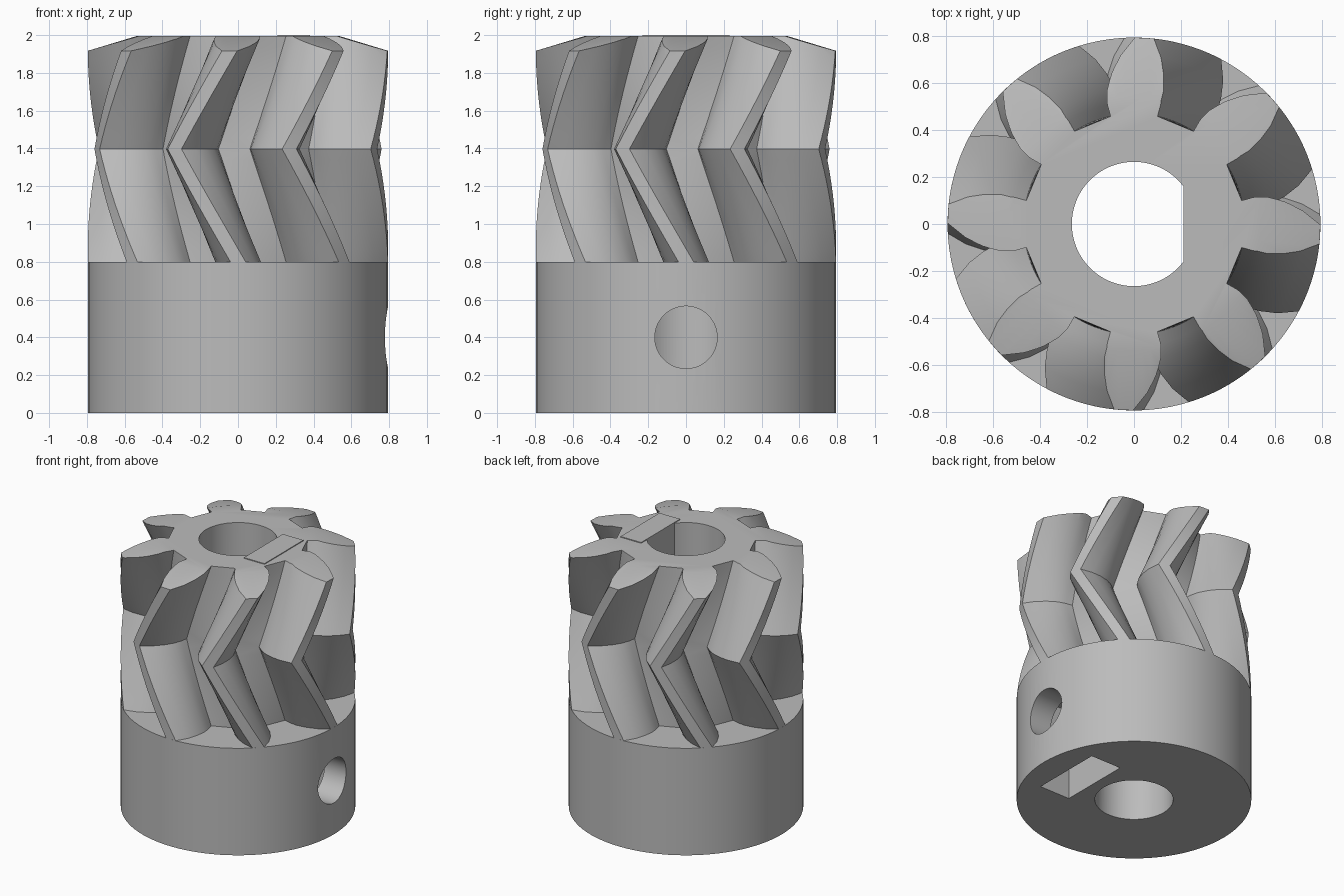
import bpy, bmesh, math
from mathutils import Matrix

cube = bpy.data.objects.get("Cube")
if cube:
    bpy.data.objects.remove(cube, do_unlink=True)

COLLAR_H, TOP, RADIUS, BORE = 0.8, 1.994, 0.795, 0.265
TEETH, TWIST, SLICES = 8, math.radians(25), 10

grey = bpy.data.materials.new("plain grey")
grey.use_nodes = True
grey.diffuse_color = (0.5, 0.5, 0.5, 1)
grey.node_tree.nodes["Principled BSDF"].inputs["Base Color"].default_value = (0.5, 0.5, 0.5, 1)


def finish(name, bm):
    bmesh.ops.recalc_face_normals(bm, faces=bm.faces)
    mesh = bpy.data.meshes.new(name)
    bm.to_mesh(mesh)
    bm.free()
    obj = bpy.data.objects.new(name, mesh)
    bpy.context.collection.objects.link(obj)
    mesh.materials.append(grey)
    return obj


def prism(name, rings):
    """Skin a stack of matching closed rings and cap both ends."""
    bm = bmesh.new()
    layers = [[bm.verts.new(p) for p in ring] for ring in rings]
    n = len(layers[0])
    for a, b in zip(layers, layers[1:]):
        for i in range(n):
            j = (i + 1) % n
            bm.faces.new((a[i], a[j], b[j], b[i]))
    bm.faces.new(layers[0][::-1])
    bm.faces.new(layers[-1])
    bmesh.ops.triangulate(bm, faces=[f for f in bm.faces if len(f.verts) == 4])
    return finish(name, bm)


def circle(r, z, n=96):
    return [(r * math.cos(math.tau * i / n), r * math.sin(math.tau * i / n), z) for i in range(n)]


def cylinder(name, r, z0, z1):
    return prism(name, [circle(r, z0), circle(r, z1)])


def box(name, x0, x1, half_y, z0, z1):
    ring = [(x0, -half_y), (x1, -half_y), (x1, half_y), (x0, half_y)]
    return prism(name, [[(x, y, z) for x, y in ring] for z in (z0, z1)])


def apply_boolean(obj, tool, operation):
    mod = obj.modifiers.new("cut", 'BOOLEAN')
    mod.object, mod.operation, mod.solver = tool, operation, 'EXACT'
    bpy.context.view_layer.objects.active = obj
    bpy.ops.object.modifier_apply(modifier=mod.name)
    bpy.data.objects.remove(tool, do_unlink=True)


def smooth(obj):
    bpy.ops.object.select_all(action='DESELECT')
    obj.select_set(True)
    bpy.context.view_layer.objects.active = obj
    bpy.ops.object.shade_smooth_by_angle(angle=math.radians(25))


# Collar with shaft bore, set screw hole and nut slot open at the bottom
collar = cylinder("collar", RADIUS, 0, COLLAR_H)
apply_boolean(collar, cylinder("bore_cutter", BORE, -0.1, 1), 'DIFFERENCE')
screw = cylinder("screw_cutter", 0.165, 0, 1)
screw.data.transform(Matrix.Translation((0, 0, 0.4)) @ Matrix.Rotation(math.pi / 2, 4, 'Y'))
apply_boolean(collar, screw, 'DIFFERENCE')
apply_boolean(collar, box("nut_cutter", 0.35, 0.6, 0.27, -0.1, 0.68), 'DIFFERENCE')

# Tooth flank as radius and half angle, mirrored about the tooth centre
flank = [(0.47, 12.3), (0.52, 12.6), (0.58, 12), (0.65, 9.8), (0.72, 6.9), (RADIUS, 2.9)]
tooth = [(r, -a) for r, a in flank] + [(r, a) for r, a in reversed(flank)]


def gear_ring(z, turn):
    ring = []
    for k in range(TEETH):
        for r, a in tooth:
            t = math.radians(a) + math.tau * k / TEETH - turn
            ring.append((r * math.cos(t), r * math.sin(t), z))
    return ring


# Herringbone teeth twist one way, then back
rings = []
for i in range(2 * SLICES + 1):
    f = i / SLICES
    z = COLLAR_H + (TOP - COLLAR_H) * f / 2
    rings.append(gear_ring(z, TWIST * (1 - abs(1 - f))))
gear = prism("herringbone_gear", rings)

# Conical chamfer over the tooth tops, then the bore
chamfer = prism("chamfer_tool", [circle(0.9, 0.5), circle(0.9, 1.885), circle(0.54, TOP),
                                 circle(0.5, TOP + 0.02)])
apply_boolean(gear, chamfer, 'INTERSECT')
apply_boolean(gear, cylinder("bore_cutter", BORE, 0.5, 2.5), 'DIFFERENCE')

# Flat key that turns the upper bore into a D shape
key = box("bore_flat", 0.21, 0.38, 0.23, COLLAR_H, 2.0)

for part in (collar, gear):
    smooth(part)
